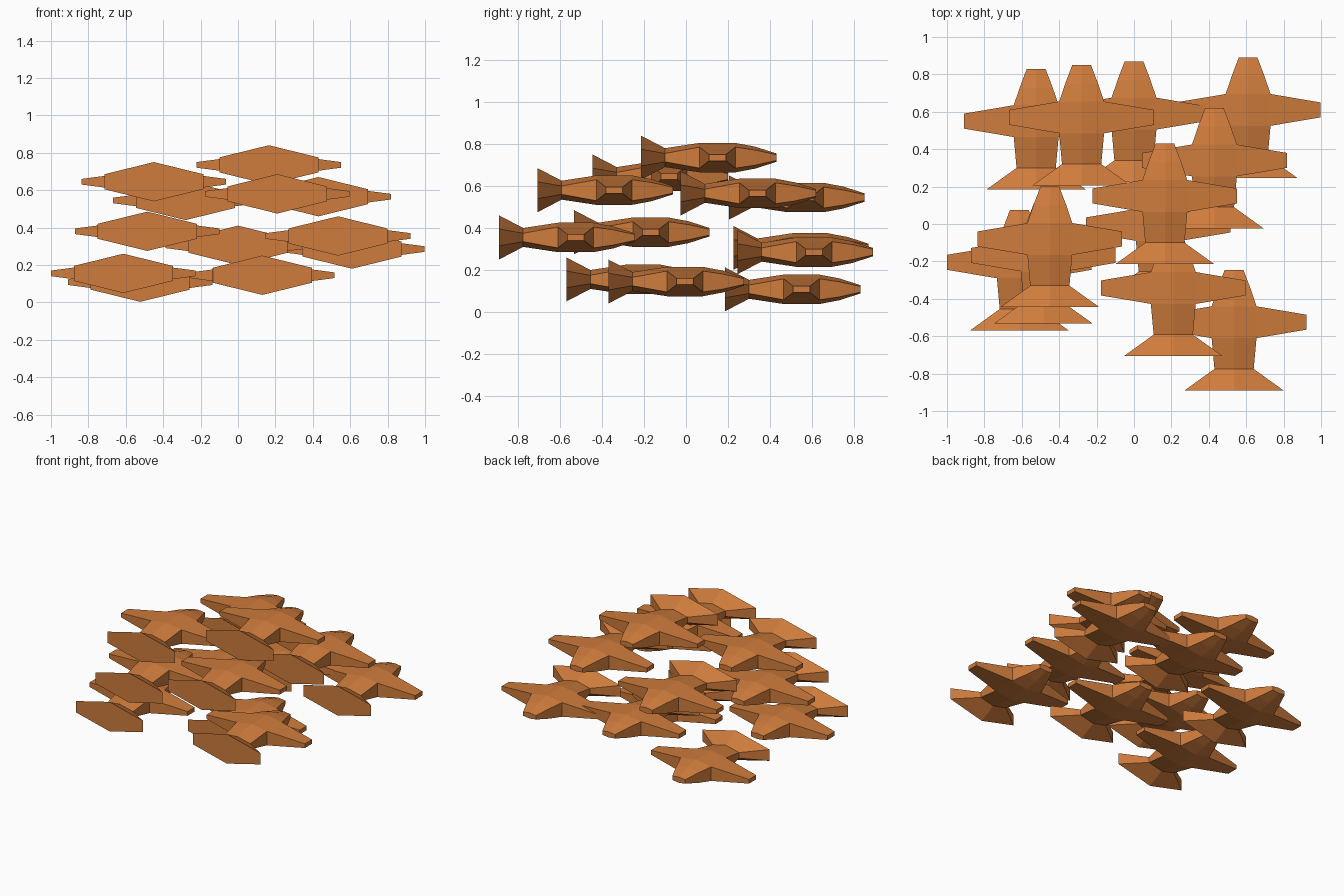
import bpy, bmesh

if "Cube" in bpy.data.objects:
    bpy.data.objects.remove(bpy.data.objects["Cube"])

mat = bpy.data.materials.new("orange")
mat.diffuse_color = (0.62, 0.2, 0.045, 1)
mat.use_nodes = True
mat.node_tree.nodes["Principled BSDF"].inputs["Base Color"].default_value = mat.diffuse_color

# Hexagonal body sections: y, half width, ridge half height, side half height
SECTIONS = [(-0.365, 0.265, 0.105, 0.04), (-0.25, 0.105, 0.045, 0.02),
            (-0.085, 0.12, 0.07, 0.05), (0.085, 0.12, 0.07, 0.05),
            (0.18, 0.088, 0.052, 0.036), (0.28, 0.05, 0.02, 0.014)]


def fish_mesh():
    bm = bmesh.new()
    rings = []
    for y, w, h, s in SECTIONS:
        pts = [(0, h), (w, s), (w, -s), (0, -h), (-w, -s), (-w, s)]
        rings.append([bm.verts.new((x, y, z)) for x, z in pts])
    # Skin between sections, leaving the fin openings
    for n, (a, b) in enumerate(zip(rings, rings[1:])):
        for i in range(6):
            if n == 2 and i in (1, 4):
                continue
            j = (i + 1) % 6
            bm.faces.new((a[i], a[j], b[j], b[i]))
    bm.faces.new(rings[0])
    bm.faces.new(rings[-1])
    # Tapered side fins
    for side, i in ((1, 1), (-1, 4)):
        a, b = rings[2], rings[3]
        root = [a[i], a[i + 1], b[i + 1], b[i]]
        tip = [bm.verts.new((side * 0.387, 0.04 if v.co.y > 0 else -0.04,
                             0.015 if v.co.z > 0 else -0.015)) for v in root]
        for k in range(4):
            m = (k + 1) % 4
            bm.faces.new((root[k], root[m], tip[m], tip[k]))
        bm.faces.new(tip)
    bmesh.ops.recalc_face_normals(bm, faces=bm.faces)
    me = bpy.data.meshes.new("fish")
    bm.to_mesh(me)
    bm.free()
    me.materials.append(mat)
    return me


# School of identical fish
SCHOOL = [(-0.523, 0.55, 0.108), (-0.28, 0.57, 0.545), (0.0, 0.59, 0.305),
          (0.61, 0.61, 0.285), (0.43, 0.34, 0.565), (0.165, 0.15, 0.735),
          (0.13, -0.005, 0.145), (0.21, -0.342, 0.58), (0.535, -0.525, 0.355),
          (-0.45, -0.08, 0.645), (-0.485, -0.168, 0.38), (-0.613, -0.205, 0.155)]
mesh = fish_mesh()
for n, loc in enumerate(SCHOOL):
    ob = bpy.data.objects.new(f"fish_{n + 1}", mesh)
    ob.location = loc
    bpy.context.collection.objects.link(ob)
